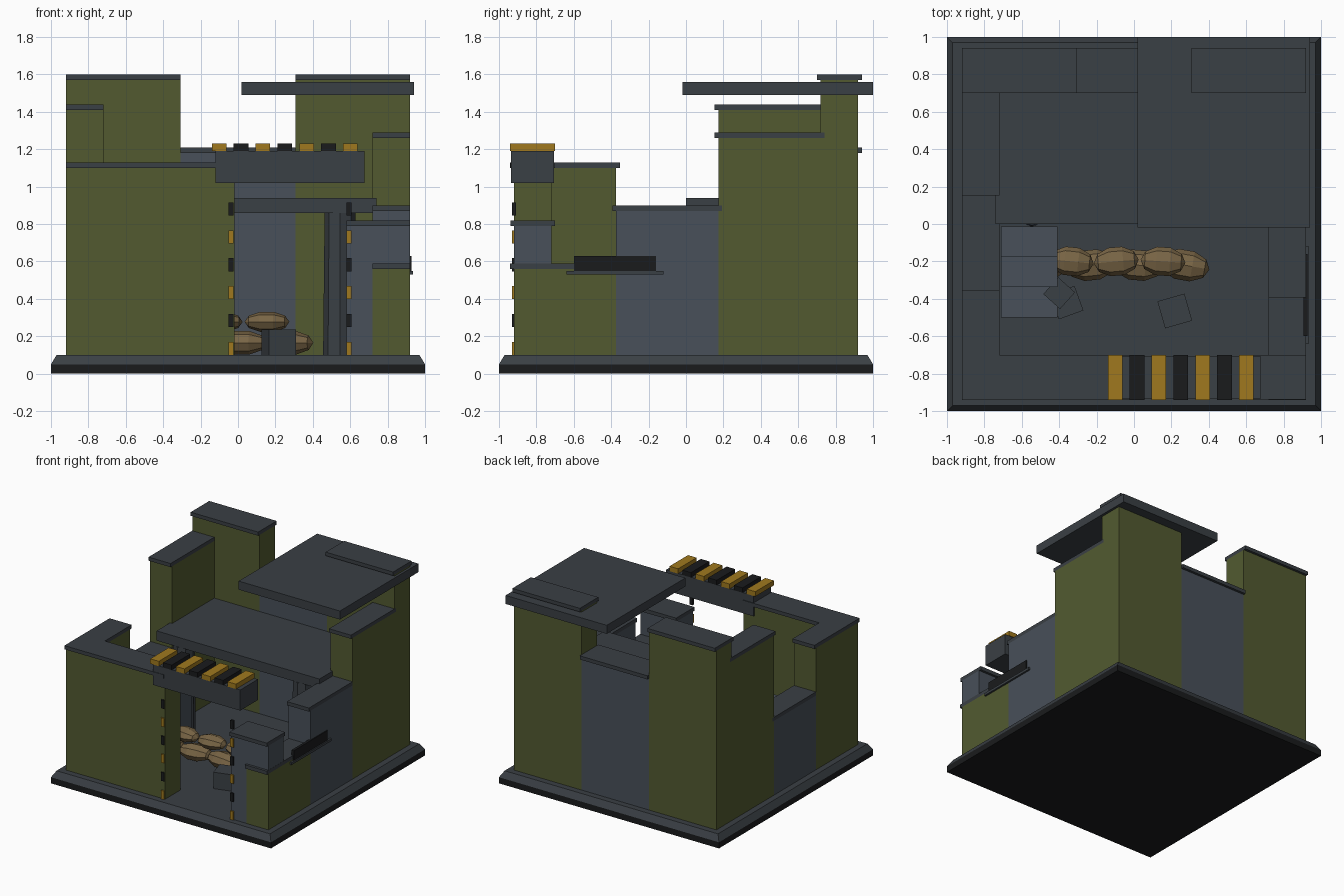
import bpy, bmesh, math
from mathutils import Matrix

if "Cube" in bpy.data.objects:
    bpy.data.objects.remove(bpy.data.objects["Cube"])


def material(name, rgb):
    m = bpy.data.materials.new(name)
    m.diffuse_color = (*rgb, 1)
    m.use_nodes = True
    m.node_tree.nodes["Principled BSDF"].inputs["Base Color"].default_value = m.diffuse_color
    return m


GREEN = material("olive", (0.085, 0.102, 0.03))
GREY = material("concrete", (0.065, 0.08, 0.1))
DARK = material("dark_grey", (0.042, 0.05, 0.058))
BLACK = material("black", (0.01, 0.011, 0.012))
YELLOW = material("yellow", (0.35, 0.19, 0.013))
BROWN = material("sack", (0.19, 0.13, 0.06))


def finish(name, bm, mat):
    me = bpy.data.meshes.new(name)
    bm.to_mesh(me)
    bm.free()
    me.materials.append(mat)
    ob = bpy.data.objects.new(name, me)
    bpy.context.collection.objects.link(ob)
    return ob


def box(name, x, y, z, mat, angle=0):
    bm = bmesh.new()
    bmesh.ops.create_cube(bm, size=1)
    bm.transform(Matrix.Diagonal((x[1] - x[0], y[1] - y[0], z[1] - z[0], 1)))
    ob = finish(name, bm, mat)
    ob.location = [(a + b) / 2 for a, b in (x, y, z)]
    ob.rotation_euler.z = math.radians(angle)
    return ob


def wall(name, x, y, top, mat):
    # wall block with a thin coping that overhangs along y
    box(name, x, y, (0.1, top), mat)
    box(name + "_coping", x, (y[0] - 0.02, y[1] + 0.02), (top, top + 0.03), DARK)


def frustum(name, sides, r1, r2, h, loc, angle, mat):
    bm = bmesh.new()
    bmesh.ops.create_cone(bm, cap_ends=True, segments=sides, radius1=r1, radius2=r2, depth=h)
    bm.transform(Matrix.Rotation(math.radians(angle), 4, 'Z'))
    ob = finish(name, bm, mat)
    ob.location = loc
    return ob


# base plinth with sloped upper edge
box("base_lower", (-1, 1), (-1, 1), (0, 0.05), BLACK)
frustum("base_upper", 4, math.sqrt(2), 0.97 * math.sqrt(2), 0.05, (0, 0, 0.075), 45, DARK)

# side walls, three segments each, stepped and ruined
ys = [-0.92, -0.373, 0.173, 0.72]
for side, x, tops in (("left", (-0.92, -0.72), (1.10, 0.71, 1.41)),
                      ("right", (0.72, 0.92), (0.56, 0.87, 1.26))):
    for i, top in enumerate(tops):
        wall(f"{side}_wall_{i}", x, (ys[i], ys[i + 1]), top, GREY if i == 1 else GREEN)

# back wall
xs = [-0.92, -0.307, 0.307, 0.92]
for i, top in enumerate((1.57, 1.18, 1.57)):
    wall(f"back_wall_{i}", (xs[i], xs[i + 1]), (0.72, 0.92), top, GREY if i == 1 else GREEN)

# front wall either side of the doorway
wall("front_wall_left", (-0.92, -0.02), (-0.919, -0.72), 1.10, GREEN)
wall("front_wall_right", (0.58, 0.919), (-0.919, -0.72), 0.79, GREY)

# lintel with hazard stripes
box("lintel", (-0.12, 0.675), (-0.935, -0.705), (1.02, 1.19), DARK)
for i in range(7):
    x = -0.14 + i * 0.117
    box(f"lintel_stripe_{i}", (x, x + 0.078), (-0.94, -0.70), (1.19, 1.23),
        BLACK if i % 2 else YELLOW)

# jamb stripes
for i in range(6):
    z = 0.1 + i * 0.149
    for side, x in (("left", -0.05), ("right", 0.58)):
        box(f"jamb_stripe_{side}_{i}", (x, x + 0.027), (-0.93, -0.91), (z, z + 0.07),
            BLACK if i % 2 else YELLOW)

# upper floor, roof slab and octagonal posts
box("upper_floor", (-0.74, 0.74), (0, 0.74), (0.86, 0.94), DARK)
box("roof_slab", (0.02, 0.94), (-0.02, 1.0), (1.49, 1.56), DARK)
for side in (-1, 1):
    frustum("floor_post", 8, 0.09, 0.082, 0.76, (side * 0.545, 0.075, 0.48), 0, DARK)

# stairs up to the floor
for i in range(3):
    y = -0.5 + i * 0.162
    box(f"stair_{i}", (-0.71, -0.41), (y, y + 0.162), (0.1, 0.31 + i * 0.21), GREY)

# observation slit and sill on the right side
box("slit", (0.905, 0.927), (-0.60, -0.16), (0.55, 0.63), BLACK)
box("slit_sill", (0.90, 0.935), (-0.64, -0.12), (0.53, 0.55), DARK)


# sandbags in two rows, pointed along x
def sandbag(name, loc, size, turn):
    bm = bmesh.new()
    bmesh.ops.create_uvsphere(bm, u_segments=8, v_segments=5, radius=1)
    bm.transform(Matrix.Diagonal((*size, 1)) @ Matrix.Rotation(math.pi / 2, 4, 'Y'))
    ob = finish(name, bm, BROWN)
    ob.location = loc
    ob.rotation_euler.z = math.radians(turn)


for i, x in enumerate((-0.48, -0.23, 0.02, 0.27)):
    sandbag(f"sandbag_low_{i}", (x, -0.22, 0.165), (0.135, 0.085, 0.066), (8, 6, -5, -10)[i])
for i, x in enumerate((-0.335, -0.095, 0.155)):
    sandbag(f"sandbag_high_{i}", (x, -0.20, 0.277), (0.12, 0.08, 0.056), (-6, 5, -4)[i])

# crates
box("crate_door", (0.143, 0.293), (-0.54, -0.39), (0.1, 0.235), DARK, 16)
box("crate_stair", (-0.43, -0.29), (-0.49, -0.35), (0.1, 0.235), DARK, 20)
box("crate_stacked", (-0.46, -0.34), (-0.43, -0.31), (0.235, 0.355), DARK, 48)
